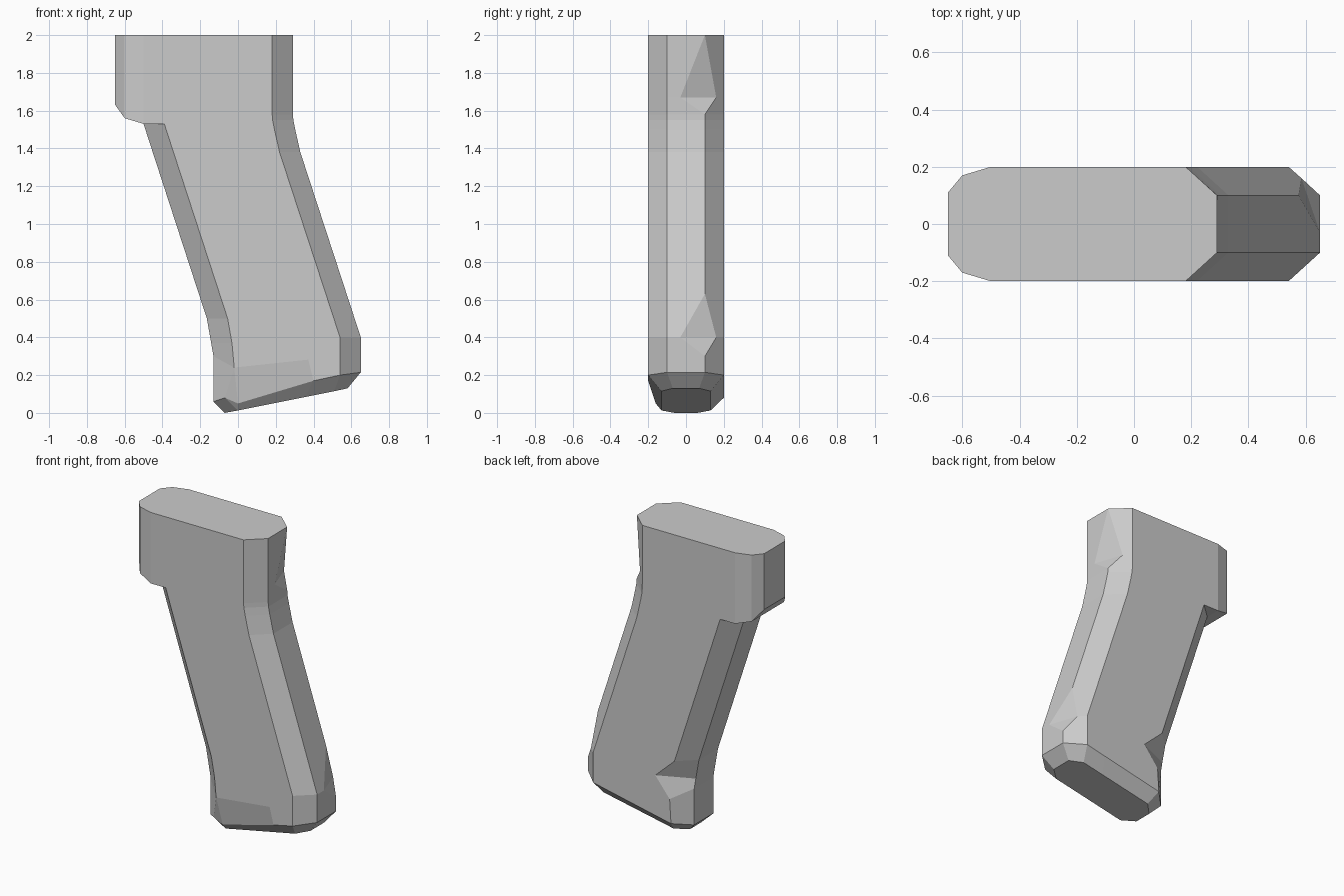
import bpy
import bmesh

cube = bpy.data.objects.get("Cube")
if cube:
    bpy.data.objects.remove(cube, do_unlink=True)

HALF = 0.2      # half thickness
FLAT = 0.1      # half width of the narrow edge faces
BEVEL = 0.11    # depth of the long chamfers


def front(x, z, corner_z=None):
    """Chamfered front edge: narrow face point, then a doubled corner."""
    corner = (x + BEVEL, HALF, z if corner_z is None else corner_z)
    return [(x, FLAT, z), corner, corner]


def rear(x, z, corner_z=None):
    """Chamfered rear edge: side corner, then a doubled narrow face point."""
    edge = (x, FLAT, z)
    return [(x - BEVEL, HALF, z if corner_z is None else corner_z), edge, edge]


def cut_rear(x, z):
    """Rear edge whose chamfer corner is clipped off."""
    return [(x - BEVEL, HALF, z), (x - 0.065, 0.16, z), (x, -0.03, z)]


def side(front_pts, rear_pts):
    """One half of a ring, with a helper point along the flat side."""
    b, s = front_pts[-1], rear_pts[0]
    mid = tuple(p + (q - p) * 0.7 for p, q in zip(b, s))
    return front_pts + [mid] + rear_pts


def both(front_pts, rear_pts):
    half = side(front_pts, rear_pts)
    return half, half


def head(f, a, b, rear_pts):
    return side([f, a, b], rear_pts)


# Sole of the grip and the bevelled band above it
sole_corner = (0.0, 0.13, 0.013)
sole = both([(-0.07, 0.06, 0), sole_corner, sole_corner],
            [(0.51, 0.13, 0.115)] + [(0.58, 0.07, 0.13)] * 2)
band_rear = rear(0.65, 0.215, 0.2)
band_mid = (0.4, HALF, 0.17)
band_right = [(-0.13, FLAT, 0.06), (-0.07, 0.155, 0.08), (0, 0.16, 0.05), band_mid] + band_rear
band_left = [(-0.13, FLAT, 0.06)] + [(-0.03, HALF, 0.08)] * 2 + [band_mid] + band_rear

# Heel, with a notch in the left front chamfer and a clipped left rear corner
heel_front = front(-0.142, 0.37)
notch = [heel_front[0]] + [(0.085, HALF, 0.37)] * 2
heel = (side(heel_front, rear(0.65, 0.4)), side(notch, cut_rear(0.65, 0.4)))

# Overhanging head at the top of the grip
lip = (-0.5, HALF, 1.53)
cheek = (-0.6, 0.17, 1.56)
nose = (-0.65, FLAT + 0.01, 1.63)
under = head((-0.5, FLAT, 1.53), (-0.5, 0.15, 1.53), lip, rear(0.293, 1.55))
lower = head((-0.6, FLAT + 0.01, 1.56), cheek, lip, rear(0.291, 1.58))
brow_right = head(nose, cheek, lip, rear(0.29, 1.67))
brow_left = head(nose, cheek, lip, cut_rear(0.29, 1.67))
crown = head(*[(x, y, 2) for x, y, z in (nose, cheek, lip)], rear(0.29, 2))

rings = [
    sole,
    (band_right, band_left),
    both(front(-0.13, 0.3, 0.24), rear(0.65, 0.3)),
    heel,
    both(front(-0.165, 0.5), rear(0.575, 0.63)),
    both(front(-0.458, 1.4), rear(0.33, 1.38)),
    both(front(-0.5, 1.53), rear(0.303, 1.5)),
    (under, under),
    (lower, lower),
    (brow_right, brow_left),
    (crown, crown),
]

# Loft the rings into one closed shell
bm = bmesh.new()
loops = []
for right, left in rings:
    points = [(x, -y, z) for x, y, z in right] + list(reversed(left))
    loops.append([bm.verts.new(p) for p in points])
count = len(loops[0])
for low, high in zip(loops, loops[1:]):
    for i in range(count):
        j = (i + 1) % count
        bm.faces.new((low[i], low[j], high[j], high[i]))
bm.faces.new(list(reversed(loops[0])))
bm.faces.new(loops[-1])
bmesh.ops.remove_doubles(bm, verts=bm.verts, dist=0.0005)
bmesh.ops.dissolve_degenerate(bm, edges=bm.edges, dist=0.0005)
bmesh.ops.recalc_face_normals(bm, faces=bm.faces)

mesh = bpy.data.meshes.new("grip")
bm.to_mesh(mesh)
bm.free()
grip = bpy.data.objects.new("grip", mesh)
bpy.context.scene.collection.objects.link(grip)

# Plain grey finish
grey = bpy.data.materials.new("plain grey")
grey.use_nodes = True
colour = (0.6, 0.6, 0.6, 1)
grey.diffuse_color = colour
grey.node_tree.nodes["Principled BSDF"].inputs["Base Color"].default_value = colour
mesh.materials.append(grey)
